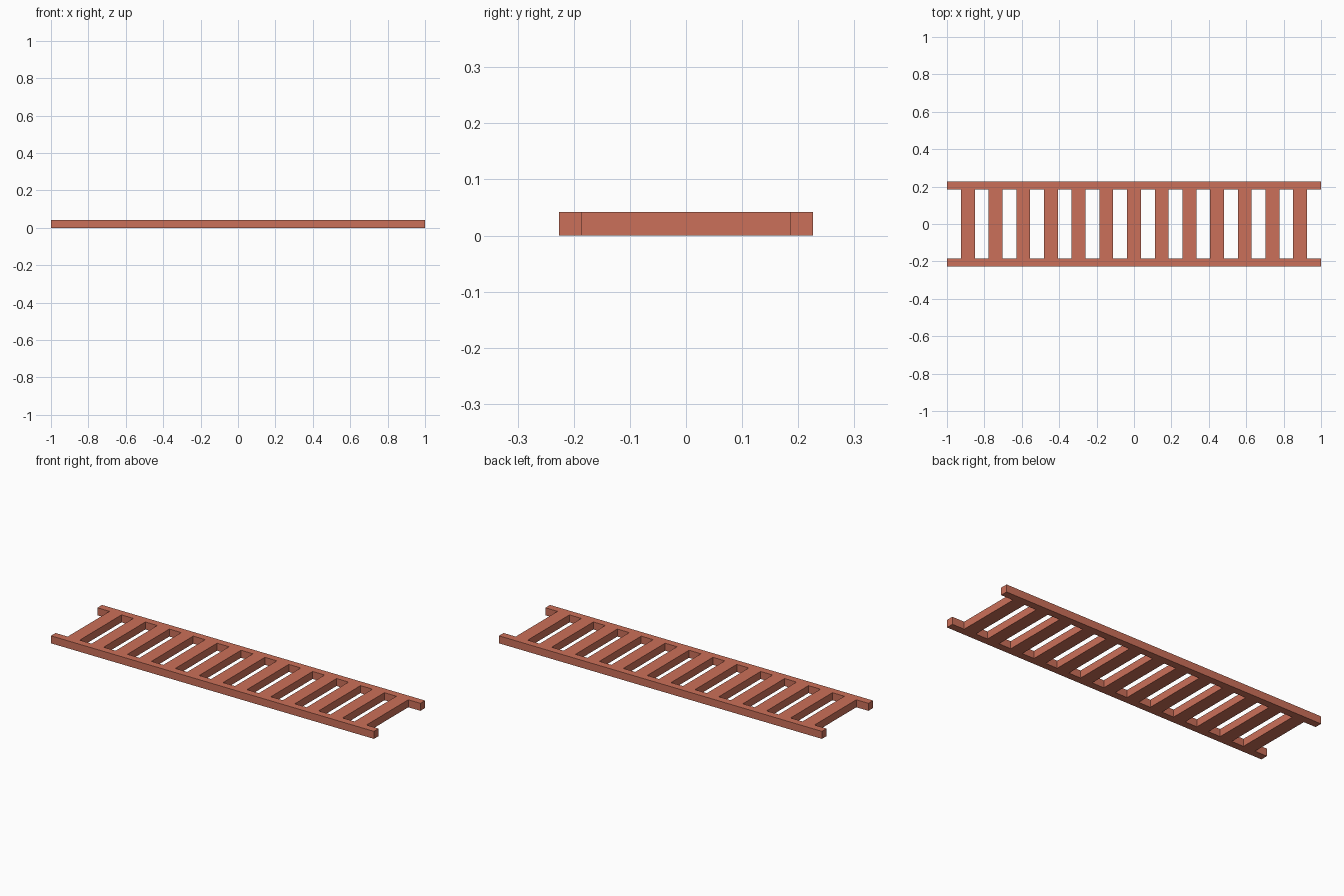
import bpy

if "Cube" in bpy.data.objects:
    bpy.data.objects.remove(bpy.data.objects["Cube"])

HEIGHT = 0.042
RAIL_IN, RAIL_OUT = 0.185, 0.226
RUNGS, PITCH, RUNG_W = 13, 0.148, 0.074

mat = bpy.data.materials.new("terracotta")
mat.diffuse_color = (0.60, 0.16, 0.10, 1)
mat.use_nodes = True
mat.node_tree.nodes["Principled BSDF"].inputs["Base Color"].default_value = mat.diffuse_color


def box(name, x, y, size_x, size_y):
    bpy.ops.mesh.primitive_cube_add(size=1, location=(x, y, HEIGHT / 2))
    obj = bpy.context.object
    obj.name = name
    obj.scale = (size_x, size_y, HEIGHT)
    bpy.ops.object.transform_apply(location=False, rotation=False, scale=True)
    obj.data.materials.append(mat)
    return obj


# Long side rails
for side, label in ((-1, "front"), (1, "back")):
    box(f"{label}_rail", 0, side * (RAIL_IN + RAIL_OUT) / 2, 2, RAIL_OUT - RAIL_IN)

# Flat rungs, flush with the rails above and below
for i in range(RUNGS):
    box(f"rung_{i + 1}", (i - (RUNGS - 1) / 2) * PITCH, 0, RUNG_W, 2 * RAIL_IN)
